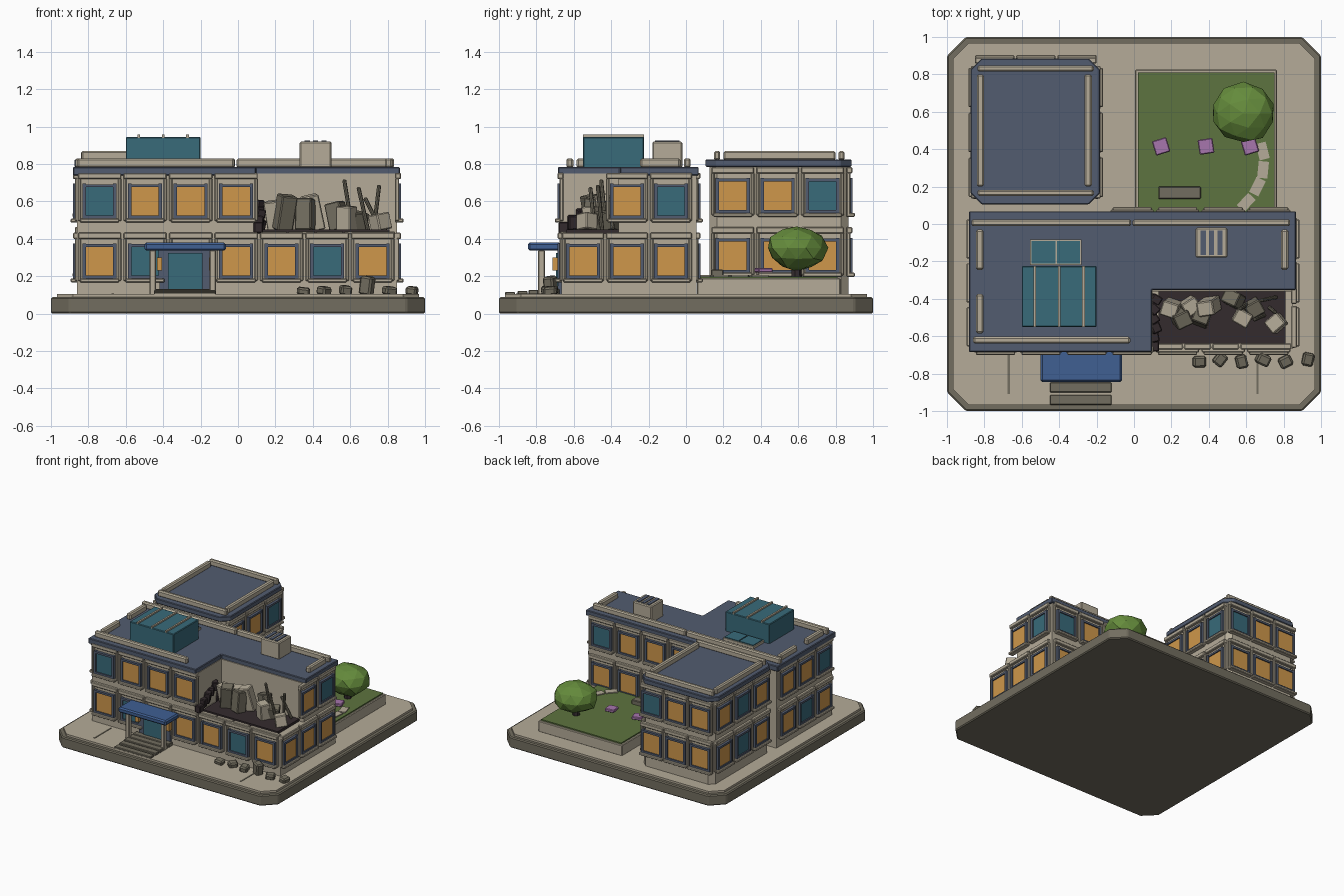
import bpy, bmesh, math, random
from mathutils import Matrix, Vector

random.seed(4)
cube = bpy.data.objects.get("Cube")
if cube:
    bpy.data.objects.remove(cube, do_unlink=True)


def material(name, r, g, b):
    m = bpy.data.materials.new(name)
    m.use_nodes = True
    m.diffuse_color = (r, g, b, 1)
    m.node_tree.nodes["Principled BSDF"].inputs["Base Color"].default_value = (r, g, b, 1)
    return m


BEIGE = material("beige stone", .46, .41, .315)
STONE = material("dark stone", .17, .155, .115)
NAVY = material("slate navy", .085, .107, .16)
TEAL = material("teal glass", .04, .145, .195)
ORANGE = material("lit orange glass", .62, .31, .07)
BLUE = material("canopy blue", .05, .115, .29)
GRASS = material("grass green", .11, .175, .05)
LEAF = material("leaf green", .13, .26, .045)
PURPLE = material("flower purple", .39, .18, .42)
CHAR = material("charred brown", .034, .024, .027)


def finish(name, bm, mat, bevel=0):
    bmesh.ops.recalc_face_normals(bm, faces=bm.faces)
    me = bpy.data.meshes.new(name)
    bm.to_mesh(me)
    bm.free()
    me.materials.append(mat)
    ob = bpy.data.objects.new(name, me)
    bpy.context.scene.collection.objects.link(ob)
    if bevel:
        mod = ob.modifiers.new("bevel", 'BEVEL')
        mod.width = bevel
        mod.segments = 1
    return ob


def add_box(bm, x0, x1, y0, y1, z0, z1, frame=Matrix()):
    size = Matrix.Diagonal((x1 - x0, y1 - y0, z1 - z0, 1))
    mid = Matrix.Translation(((x0 + x1) / 2, (y0 + y1) / 2, (z0 + z1) / 2))
    bmesh.ops.create_cube(bm, size=1, matrix=frame @ mid @ size)


def boxes(name, mat, spans, bevel=0):
    bm = bmesh.new()
    for s in spans:
        add_box(bm, *s)
    return finish(name, bm, mat, bevel)


def prism(name, mat, pts, z0, z1, bevel=0):
    bm = bmesh.new()
    low = bm.faces.new([bm.verts.new((x, y, z0)) for x, y in pts])
    up = bmesh.ops.extrude_face_region(bm, geom=[low])["geom"]
    bmesh.ops.translate(bm, verts=[v for v in up if isinstance(v, bmesh.types.BMVert)],
                        vec=(0, 0, z1 - z0))
    return finish(name, bm, mat, bevel)


def chamfered(x0, x1, y0, y1, c):
    return [(x0 + c, y0), (x1 - c, y0), (x1, y0 + c), (x1, y1 - c),
            (x1 - c, y1), (x0 + c, y1), (x0, y1 - c), (x0, y0 + c)]


def chunks(name, mat, items, bevel=0.006):
    # tilted blocks: centre, size, rotation
    bm = bmesh.new()
    for c, s, r in items:
        m = Matrix.Translation(c)
        for axis, a in zip("XYZ", r):
            m = m @ Matrix.Rotation(a, 4, axis)
        bmesh.ops.create_cube(bm, size=1, matrix=m @ Matrix.Diagonal((*s, 1)))
    return finish(name, bm, mat, bevel)


def facade(name, origin, angle, cols, floors, skip=()):
    # floors: (window bottom, one letter per column: o lit, t teal, - solid, x open)
    f = Matrix.Translation((*origin, 0)) @ Matrix.Rotation(angle, 4, 'Z')
    trim, frames, lit, dark = (bmesh.new() for _ in range(4))
    half = (cols[1] - cols[0]) / 2 - .006
    for z, kinds in floors:
        for x, k in zip(cols, kinds):
            if k == 'x':
                continue
            add_box(trim, x - half, x + half, -.022, .01, z + .205, z + .238, f)
            for s in (-1, 1):
                e = x + s * (half - .008)
                add_box(trim, e - .009, e + .009, -.012, .01, z - .02, z + .21, f)
            if k == '-':
                continue
            add_box(trim, x - .105, x + .105, -.035, .01, z - .028, z - .006, f)
            for s in (-1, 1):
                add_box(frames, x + s * .082 - .009, x + s * .082 + .009, -.022, .01, z - .01, z + .18, f)
                e = z + .085 + s * .084
                add_box(frames, x - .09, x + .09, -.021, .01, e - .008, e + .008, f)
            add_box(lit if k == 'o' else dark, x - .076, x + .076, -.012, .01, z, z + .17, f)
    finish(name + "_trim", trim, BEIGE, .005)
    finish(name + "_window_frames", frames, NAVY)
    finish(name + "_lit_panes", lit, ORANGE)
    finish(name + "_teal_panes", dark, TEAL)


# ground
prism("base_slab", STONE, chamfered(-1, 1, -1, 1, .1), 0, .088, .008)
prism("paving", BEIGE, chamfered(-.968, .968, -.968, .968, .085), .08, .104)
boxes("paving_cracks", STONE, [(x - .006, x + .006, -.91, -.69, .1, .107) for x in (-.67, .66)])

# front wing with its broken corner
L_SHAPE = [(-.86, -.665), (.1, -.665), (.1, -.36), (.85, -.36), (.85, .055), (-.86, .055)]
boxes("front_wing_ground_floor", BEIGE, [(-.86, .85, -.665, .055, .1, .43)])
prism("front_wing_upper_floor", BEIGE, L_SHAPE, .42, .75)
prism("front_wing_roof", NAVY, [(-.882, -.685), (.095, -.685), (.095, -.352), (.865, -.352),
                                (.865, .068), (-.882, .068)], .74, .785, .005)
boxes("front_wing_parapet", BEIGE, [
    (-.86, -.02, -.64, -.602, .78, .83), (-.87, -.015, -.012, .025, .78, .83),
    (-.008, .835, -.012, .025, .78, .83), (-.845, -.805, -.585, -.375, .78, .83),
    (-.845, -.805, -.245, -.03, .78, .83), (.785, .825, -.245, -.03, .78, .83)], .009)

# back wing
prism("back_wing_walls", BEIGE, chamfered(-.85, -.2, .125, .868, .04), .1, .79)
prism("back_wing_roof", NAVY, chamfered(-.875, -.182, .105, .885, .06), .785, .825, .005)
boxes("back_wing_parapet", BEIGE, [
    (-.838, -.215, .15, .183, .82, .87), (-.838, -.215, .815, .848, .82, .87),
    (-.84, -.802, .2, .8, .82, .87), (-.265, -.225, .2, .8, .82, .87)], .009)

# facades
Q = math.pi / 2
side, back = [-.235, 0, .235], [-.24, 0, .24]
LOW, HIGH = .195, .515
facade("front_side", (-.01, -.665), 0, [-.73, -.487, -.243, 0, .243, .487, .73],
       [(LOW, "ot-ooto"), (HIGH, "toooxxx")])
facade("right_side", (.85, -.315), Q, side, [(LOW, "ooo"), (HIGH, "xot")])
facade("left_side", (-.86, -.315), -Q, side, [(LOW, "oto"), (HIGH, "oot")])
facade("rear_side", (.355, .055), 2 * Q, [-.365, -.122, .122, .365],
       [(LOW, "oooo"), (HIGH, "tooo")])
facade("back_wing_right", (-.2, .49), Q, back, [(LOW + .03, "ooo"), (HIGH + .03, "oot")])
facade("back_wing_left", (-.85, .49), -Q, back, [(LOW + .03, "oto"), (HIGH + .03, "oto")])
facade("back_wing_rear", (-.525, .868), 2 * Q, [-.22, 0, .22],
       [(LOW + .03, "ooo"), (HIGH + .03, "too")])

# entrance
boxes("door_surround", NAVY, [(-.42, -.14, -.685, -.65, .1, .34)])
boxes("door", TEAL, [(-.375, -.19, -.694, -.66, .12, .325)])
boxes("door_lanterns", ORANGE, [(x - .014, x + .014, -.715, -.68, .23, .3) for x in (-.42, -.14)])
boxes("canopy", BLUE, [(-.5, -.065, -.845, -.67, .337, .38)], .01)
boxes("canopy_posts", BEIGE, [(x - .017, x + .017, -.79, -.755, .1, .34) for x in (-.455, -.135)], .005)
boxes("entrance_steps", STONE, [(-.45, -.12, y, y + .053, .1, z) for y, z in
      ((-.967, .117), (-.9, .122), (-.842, .127), (-.785, .13), (-.73, .133))], .004)

# rooftop
boxes("skylight", TEAL, [(-.6, -.2, -.55, -.225, .78, .945)], .005)
boxes("skylight_ribs", BEIGE, [(x - .007, x + .007, -.55, -.225, .94, .957) for x in (-.53, -.4, -.27)])
boxes("low_skylight_frame", BEIGE, [(-.556, -.28, -.22, -.083, .78, .805)])
boxes("low_skylight_panes", TEAL, [(-.548, -.42, -.21, -.09, .79, .812), (-.412, -.288, -.21, -.09, .79, .812)])
boxes("vent_housing", BEIGE, [(.33, .5, -.18, -.02, .78, .92)], .007)
boxes("vent_slots", NAVY, [(x - .014, x + .014, -.165, -.035, .91, .926) for x in (.37, .415, .46)])

# ruined corner
boxes("ruin_floor", CHAR, [(.13, .81, -.64, -.36, .425, .45)])
boxes("broken_floor_edge", BEIGE, [(x, x + .14, -.67, -.64, .425, .44) for x in (.12, .27, .42, .57, .7)], .004)
chunks("jagged_wall_edge", CHAR, [((.112 + random.uniform(-.008, .012), -.655 + i * .05, .46 + .028 * (i % 5)),
       (.05, .055, .06 + .015 * (i % 3)), (0, .1 * (i % 3), .2 * i)) for i in range(6)])
heap = [(.2, -.45, .16), (.25, -.5, .19), (.3, -.44, .17), (.36, -.5, .17), (.4, -.44, .19),
        (.53, -.4, .15), (.58, -.5, .13), (.64, -.45, .1), (.76, -.53, .09)]
for name, mat, part in (("dark_debris", STONE, heap[1::2]), ("pale_debris", BEIGE, heap[::2])):
    chunks(name, mat, [((x, y, .445 + h / 2), (.09, .08, h),
           [random.uniform(-.2, .2), random.uniform(-.25, .25), random.uniform(-.8, .8)])
           for x, y, h in part])
chunks("leaning_beams", STONE, [((x, y, .44 + h / 2), (.02, .02, h), (.1, a, .3)) for x, y, h, a in
       ((.59, -.44, .28, -.16), (.67, -.5, .24, -.22), (.72, -.4, .19, -.45), (.74, -.46, .25, .12))])
chunks("fallen_stones", STONE, [((x, -.73 + .012 * (i % 2 - .5), .1 + h / 2), (.07, .06, h), (.1, .12, i * .9))
       for i, (x, h) in enumerate(((.35, .04), (.46, .045), (.575, .05), (.69, .1), (.81, .045), (.93, .045)))], .01)

# garden
boxes("garden_wall", BEIGE, [(.005, .765, .06, .825, .1, .19)], .005)
boxes("lawn", GRASS, [(.022, .75, .065, .81, .15, .2)])
boxes("bench", STONE, [(.13, .357, .135, .2, .195, .235)], .005)
chunks("flower_beds", PURPLE, [((x, .415, .232), (.08, .08, .024), (0, 0, a)) for x, a in
       ((.145, .3), (.385, .15), (.62, .3))], .005)
path = [(.688, .39, .25), (.69, .29, -.1), (.66, .2, -.45), (.6, .115, -.75)]
chunks("garden_path", BEIGE, [((x, y, .202), (.055, .09, .012), (0, 0, a)) for x, y, a in path], 0)

# tree
bm = bmesh.new()
bmesh.ops.create_cone(bm, cap_ends=True, segments=7, radius1=.03, radius2=.022, depth=.13,
                      matrix=Matrix.Translation((.585, .59, .255)))
finish("tree_trunk", bm, CHAR)
bm = bmesh.new()
bmesh.ops.create_icosphere(bm, subdivisions=2, radius=1)
for v in bm.verts:
    v.co *= random.uniform(.93, 1.07)
    v.co = Vector((.585, .592, .352)) + Vector((v.co.x * .172, v.co.y * .16, v.co.z * .12))
finish("tree_crown", bm, LEAF)
